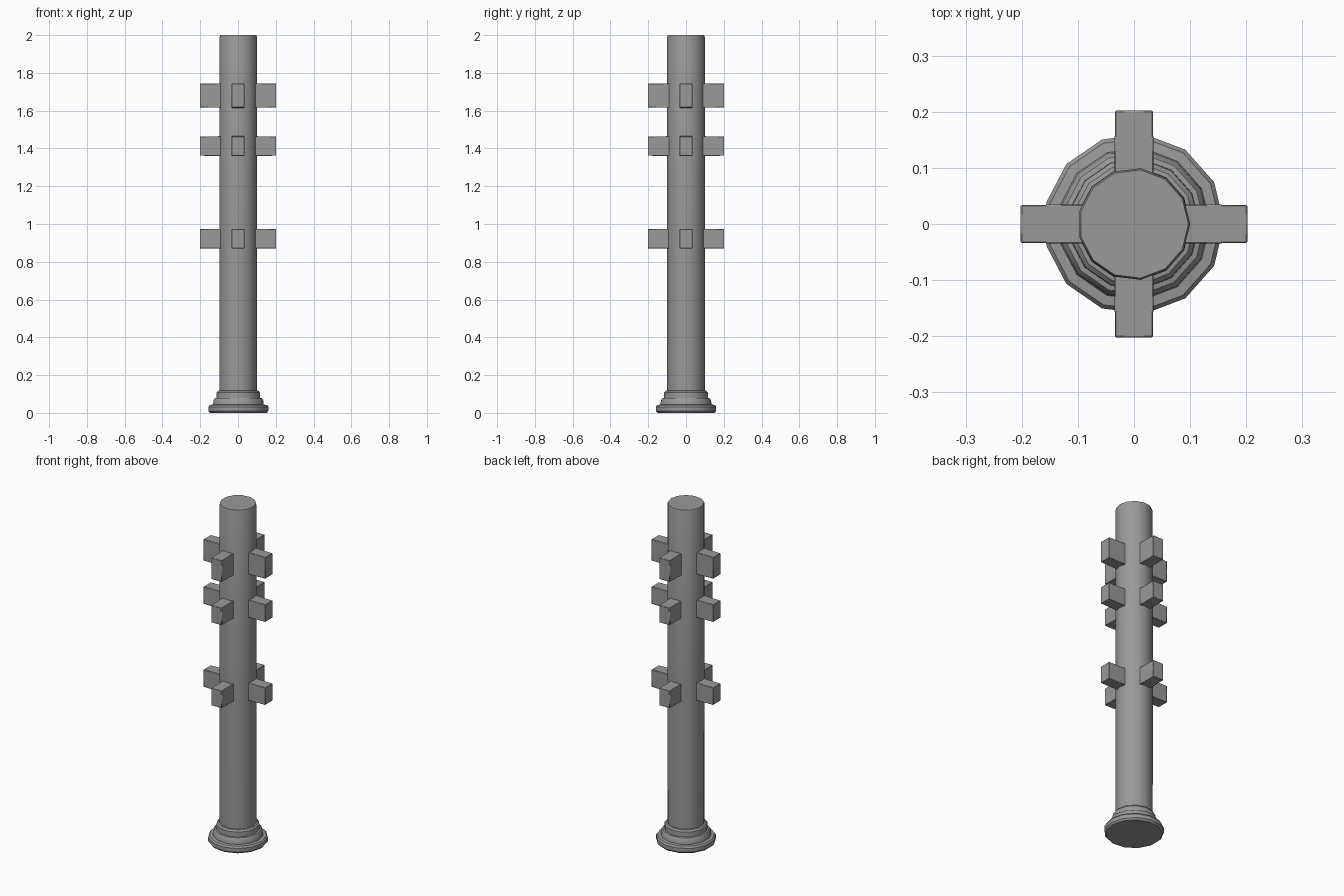
import bpy, math
from mathutils import Matrix, Vector
import bmesh

cube = bpy.data.objects.get("Cube")
if cube:
    bpy.data.objects.remove(cube, do_unlink=True)

SIDES = 13

stone = bpy.data.materials.new("grey_stone")
stone.use_nodes = True
colour = (0.32, 0.32, 0.32, 1)
stone.diffuse_color = colour
stone.node_tree.nodes["Principled BSDF"].inputs["Base Color"].default_value = colour


def finish(name, bm):
    bmesh.ops.recalc_face_normals(bm, faces=bm.faces)
    mesh = bpy.data.meshes.new(name)
    bm.to_mesh(mesh)
    bm.free()
    mesh.materials.append(stone)
    obj = bpy.data.objects.new(name, mesh)
    bpy.context.collection.objects.link(obj)
    bpy.ops.object.select_all(action="DESELECT")
    obj.select_set(True)
    bpy.context.view_layer.objects.active = obj
    bpy.ops.object.shade_smooth_by_angle(angle=math.radians(32))
    return obj


def turned(name, profile):
    """Stack rings of (radius, height) and cap both ends."""
    bm = bmesh.new()
    rings = []
    for r, z in profile:
        angles = [math.tau * i / SIDES for i in range(SIDES)]
        rings.append([bm.verts.new((r * math.cos(a), r * math.sin(a), z)) for a in angles])
    for low, high in zip(rings, rings[1:]):
        for i in range(SIDES):
            j = (i + 1) % SIDES
            bm.faces.new((low[i], low[j], high[j], high[i]))
    bm.faces.new(rings[0][::-1])
    bm.faces.new(rings[-1])
    return finish(name, bm)


def peg(name, bottom, top, angle):
    """Block sticking out of the shaft, its outer end slightly tapered."""
    bm = bmesh.new()
    bmesh.ops.create_cube(bm, size=1)
    height = top - bottom
    for v in bm.verts:
        outer = v.co.x > 0
        taper = 0.97 if outer else 1
        v.co = Vector((0.202 if outer else 0.07, v.co.y * 0.07 * taper,
                       (top + bottom) / 2 + v.co.z * height * taper))
    bm.transform(Matrix.Rotation(angle, 4, "Z"))
    obj = finish(name, bm)
    bevel = obj.modifiers.new("worn_edges", "BEVEL")
    bevel.width = 0.002
    bevel.segments = 1


# Round shaft with a softened top rim
turned("shaft", [(0.1, 0.05), (0.101, 1.0), (0.1, 1.99), (0.097, 2.0)])

# Stepped moulding at the foot
turned("base", [(0.152, 0.0), (0.161, 0.01), (0.161, 0.032), (0.154, 0.042),
                (0.136, 0.044), (0.134, 0.066), (0.126, 0.078),
                (0.117, 0.08), (0.116, 0.108), (0.108, 0.117), (0.098, 0.119)])

# Three tiers of four pegs
tiers = {"lower": (0.87, 0.975), "middle": (1.36, 1.465), "upper": (1.615, 1.745)}
for tier, (bottom, top) in tiers.items():
    for k, side in enumerate(("left", "back", "right", "front")):
        peg(f"{tier}_{side}_peg", bottom, top, k * math.pi / 2)
